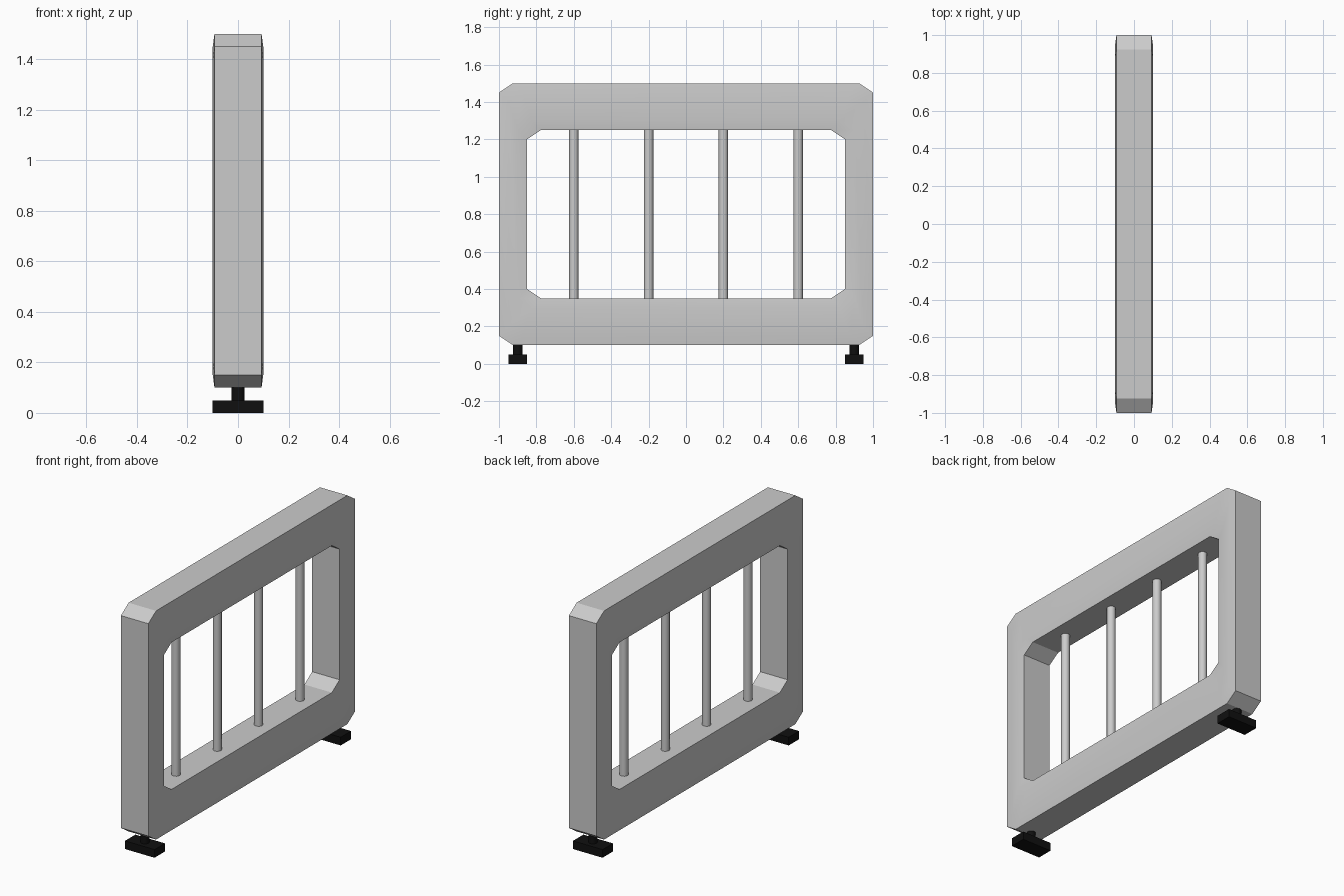
import bpy, bmesh, math

cube = bpy.data.objects.get("Cube")
if cube:
    bpy.data.objects.remove(cube, do_unlink=True)


def material(name, value):
    m = bpy.data.materials.new(name)
    m.use_nodes = True
    color = (value, value, value, 1)
    m.diffuse_color = color
    m.node_tree.nodes["Principled BSDF"].inputs["Base Color"].default_value = color
    return m


grey = material("light grey metal", 0.6)
black = material("black rubber", 0.005)


def finish(obj, name, mat):
    obj.name = name
    obj.data.materials.append(mat)
    bpy.ops.object.select_all(action='DESELECT')
    obj.select_set(True)
    bpy.context.view_layer.objects.active = obj
    bpy.ops.object.shade_smooth_by_angle(angle=math.radians(30))


def box(name, size, loc, mat):
    bpy.ops.mesh.primitive_cube_add(size=1, location=loc)
    obj = bpy.context.object
    obj.scale = size
    bpy.ops.object.transform_apply(location=False, rotation=False, scale=True)
    finish(obj, name, mat)


def rod(name, radius, bottom, top, y, mat):
    bpy.ops.mesh.primitive_cylinder_add(vertices=16, radius=radius, depth=top - bottom,
                                        location=(0, y, (bottom + top) / 2))
    finish(bpy.context.object, name, mat)


# Frame: chamfered rectangular rings bridged into a closed, slightly pillowed loop
MID_Z = 0.8


def ring(bm, x, half_y, half_z):
    cy, cz = half_y - 0.075, half_z - 0.05
    quarter = [(half_y, cz), (cy, half_z)]
    pts = quarter + [(-y, z) for y, z in reversed(quarter)]
    pts += [(-y, -z) for y, z in pts]
    return [bm.verts.new((x, y, MID_Z + z)) for y, z in pts]


section = [(0.093, 1.0, 0.7), (0.1, 0.95, 0.65), (0.1, 0.9, 0.5), (0.093, 0.85, 0.45)]
section += [(-x, y, z) for x, y, z in reversed(section)]
bm = bmesh.new()
rings = [ring(bm, *s) for s in section]
for i, a in enumerate(rings):
    b = rings[(i + 1) % len(rings)]
    for j in range(len(a)):
        k = (j + 1) % len(a)
        bm.faces.new((a[j], a[k], b[k], b[j]))
bmesh.ops.recalc_face_normals(bm, faces=bm.faces)
mesh = bpy.data.meshes.new("frame")
bm.to_mesh(mesh)
bm.free()
frame = bpy.data.objects.new("frame", mesh)
bpy.context.collection.objects.link(frame)
finish(frame, "frame", grey)

# Upright bars inside the opening
for i in range(4):
    rod(f"bar_{i + 1}", 0.025, 0.33, 1.27, -0.6 + 0.4 * i, grey)

# Feet: a stem and a flat pad at each end
for side, y in (("front", -0.9), ("back", 0.9)):
    rod(f"{side}_foot_stem", 0.025, 0.04, 0.11, y, black)
    box(f"{side}_foot_pad", (0.2, 0.1, 0.05), (0, y, 0.025), black)
